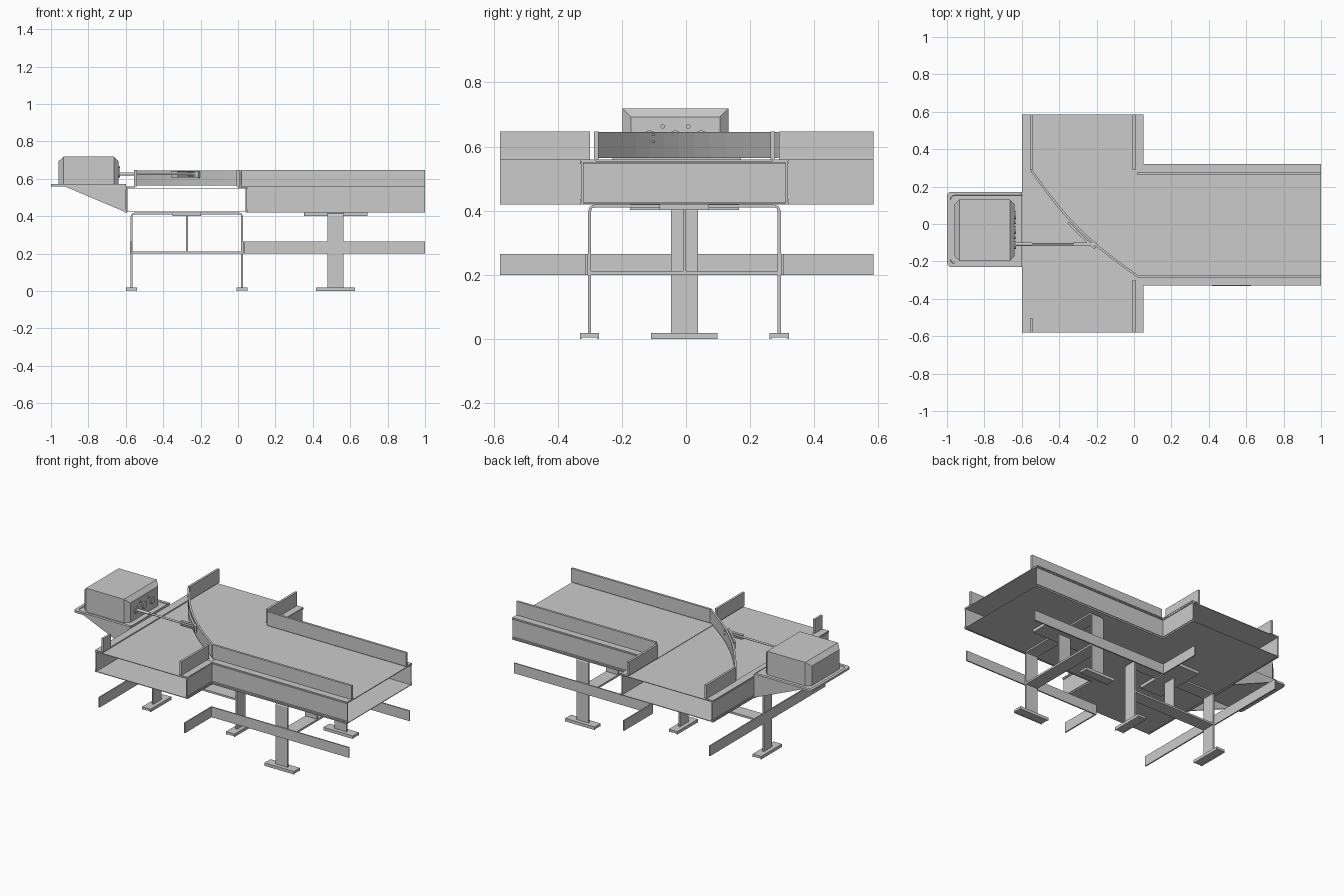
import bpy, bmesh, math
from mathutils import Vector

if "Cube" in bpy.data.objects:
    bpy.data.objects.remove(bpy.data.objects["Cube"])


def mesh_object(name, verts, faces):
    me = bpy.data.meshes.new(name)
    bm = bmesh.new()
    vs = [bm.verts.new(v) for v in verts]
    for f in faces:
        bm.faces.new([vs[i] for i in f])
    bmesh.ops.recalc_face_normals(bm, faces=bm.faces[:])
    bm.to_mesh(me)
    bm.free()
    ob = bpy.data.objects.new(name, me)
    bpy.context.collection.objects.link(ob)
    return ob


def loft(name, rings):
    """Join closed rings of equal length and cap both ends."""
    n = len(rings[0])
    faces = [[k * n + i, k * n + (i + 1) % n, (k + 1) * n + (i + 1) % n, (k + 1) * n + i]
             for k in range(len(rings) - 1) for i in range(n)]
    faces += [list(range(n)), list(range((len(rings) - 1) * n, len(rings) * n))]
    return mesh_object(name, [v for r in rings for v in r], faces)


def box(name, x0, x1, y0, y1, z0, z1):
    rings = [[(x0, y0, z), (x1, y0, z), (x1, y1, z), (x0, y1, z)] for z in (z0, z1)]
    return loft(name, rings)


def rod(name, a, b, r, n=16):
    a, b = Vector(a), Vector(b)
    d = (b - a).normalized()
    u = d.orthogonal().normalized()
    w = d.cross(u)
    circle = [r * (math.cos(t) * u + math.sin(t) * w)
              for t in [2 * math.pi * i / n for i in range(n)]]
    ob = loft(name, [[a + c for c in circle], [b + c for c in circle]])
    bpy.context.view_layer.objects.active = ob
    ob.select_set(True)
    bpy.ops.object.shade_smooth_by_angle(angle=math.radians(35))
    ob.select_set(False)
    return ob


def ribbon(name, pts, t, z0, z1):
    """Upright strip of thickness t following a path in the xy plane."""
    pts = [Vector((p[0], p[1], 0)) for p in pts]
    rings = []
    for i, p in enumerate(pts):
        d = (pts[min(i + 1, len(pts) - 1)] - pts[max(i - 1, 0)]).normalized()
        s = Vector((-d.y, d.x, 0)) * t / 2
        rings.append([p + s + Vector((0, 0, z0)), p - s + Vector((0, 0, z0)),
                      p - s + Vector((0, 0, z1)), p + s + Vector((0, 0, z1))])
    return loft(name, rings)


def channel(name, axis, a0, a1, outer, side):
    """Side beam along an axis: recessed web, edge lips, top flange."""
    def part(suffix, d0, d1, z0, z1):
        p, q = sorted((outer - side * d0, outer - side * d1))
        if axis == 'x':
            box(name + suffix, a0, a1, p, q, z0, z1)
        else:
            box(name + suffix, p, q, a0, a1, z0, z1)
    part("_web", 0.004, 0.010, 0.42, 0.558)
    part("_top_flange", 0, 0.05, 0.553, 0.560)
    part("_upper_lip", 0, 0.010, 0.545, 0.550)
    part("_lower_lip", 0, 0.010, 0.432, 0.437)
    part("_base_lip", 0, 0.010, 0.420, 0.427)


# Belts and underside pans
box("cross_belt", -0.595, 0.05, -0.58, 0.585, 0.548, 0.552)
box("branch_belt", 0.0, 1.0, -0.325, 0.315, 0.550, 0.555)
box("cross_pan", -0.595, 0.045, -0.58, 0.585, 0.422, 0.426)
box("branch_pan", 0.045, 1.0, -0.325, 0.315, 0.422, 0.426)

# Side beams
channel("outer_beam", 'y', -0.58, 0.585, -0.60, -1)
channel("front_stub_beam", 'y', -0.58, -0.32, 0.05, 1)
channel("back_stub_beam", 'y', 0.31, 0.585, 0.05, 1)
channel("branch_front_beam", 'x', 0.04, 1.0, -0.33, -1)
channel("branch_back_beam", 'x', 0.04, 1.0, 0.32, 1)

# Guide rails above the belt
RZ = (0.56, 0.647)
box("branch_front_rail", 0.02, 1.0, -0.287, -0.273, *RZ)
box("branch_back_rail", 0.02, 1.0, 0.263, 0.277, *RZ)
box("front_stub_rail", -0.007, 0.007, -0.58, -0.30, *RZ)
box("back_stub_rail", -0.007, 0.007, 0.29, 0.585, *RZ)
box("outer_back_rail", -0.555, -0.541, 0.29, 0.585, *RZ)
box("outer_front_rail", -0.555, -0.541, -0.58, -0.505, *RZ)

# Curved diverter guide
A, B = Vector((-0.548, 0.285)), Vector((0.02, -0.28))
bow = Vector((-0.03, -0.03))
arc = [A.lerp(B, i / 12) + bow * math.sin(math.pi * i / 12) for i in range(13)]
ribbon("diverter_guide", arc, 0.012, 0.565, 0.645)
ribbon("guide_bracket", [p + Vector((-0.012, -0.012)) for p in arc[5:9]], 0.012, 0.605, 0.643)

# Lower skirts
SZ = (0.20, 0.265)
box("outer_skirt", -0.578, -0.570, -0.58, 0.585, *SZ)
for y, end, tag in ((-0.31, -0.58, "front"), (0.30, 0.585, "back")):
    box(tag + "_branch_skirt", 0.026, 1.0, y - 0.004, y + 0.004, *SZ)
    box(tag + "_stub_skirt", 0.026, 0.034, min(y, end), max(y, end), *SZ)


# Bent strap support frames
def support(name, along, c0, c1, mid, feet_half, pad_along, pad_across):
    w, t, top, r = 0.0425, 0.010, 0.42, 0.022

    def place(u, v, z):
        return (u, mid + v, z) if along == 'x' else (mid + v, u, z)

    def slab(tag, u0, u1, v, z0, z1):
        p, q = place(u0, -v, z0), place(u1, v, z1)
        box(name + tag, p[0], q[0], p[1], q[1], z0, z1)

    outer = [(c0, 0.015), (c0, top - r), (c0 + r * .3, top - r * .3), (c0 + r, top),
             (c1 - r, top), (c1 - r * .3, top - r * .3), (c1, top - r), (c1, 0.015)]
    k = t * 0.6
    inner = [(c0 + t, 0.015), (c0 + t, top - r), (c0 + r * .3 + k, top - r * .3 - k),
             (c0 + r, top - t), (c1 - r, top - t), (c1 - r * .3 - k, top - r * .3 - k),
             (c1 - t, top - r), (c1 - t, 0.015)]
    loft(name + "_strap", [[place(*o[:1], -w, o[1]), place(o[0], w, o[1]),
                            place(i[0], w, i[1]), place(i[0], -w, i[1])]
                           for o, i in zip(outer, inner)])
    m = (c0 + c1) / 2
    slab("_crossbar", c0 + t, c1 - t, w, 0.200, 0.212)
    slab("_post", m - 0.005, m + 0.005, w, 0.212, 0.411)
    slab("_pad", m - pad_along, m + pad_along, pad_across, 0.402, 0.421)
    for i, c in enumerate((c0 + t / 2, c1 - t / 2)):
        slab(f"_foot_{i}", c - 0.03, c + 0.03, feet_half, 0.004, 0.019)
        for s in (-1, 1):
            slab(f"_foot_lip_{i}_{s}", c + s * 0.0275 - 0.0025, c + s * 0.0275 + 0.0025,
                 feet_half, 0.0, 0.006)


support("cross_frame", 'x', -0.574, 0.027, -0.005, 0.104, 0.077, 0.17)
support("branch_frame", 'y', -0.306, 0.296, 0.522, 0.104, 0.077, 0.17)

# Drive tray with rounded outer corners, and its brackets
def tray_ring(z, g):
    x0, x1, y0, y1, r = -1.0 + g, -0.6, -0.23 + g, 0.172 - g, 0.022
    pts = [(x1, y1, z)]
    for cy, a in ((y1 - r, 90), (y0 + r, 180)):
        pts += [(x0 + r + r * math.cos(math.radians(a + d)),
                 cy + r * math.sin(math.radians(a + d)), z) for d in (0, 30, 60, 90)]
    return pts + [(x1, y0, z)]


loft("drive_tray", [tray_ring(0.560, 0), tray_ring(0.573, 0), tray_ring(0.573, 0.018),
                    tray_ring(0.569, 0.020)])
box("tray_back_plate", -0.607, -0.600, -0.23, 0.172, 0.42, 0.562)
for i, y in enumerate((-0.23, 0.165)):
    loft(f"tray_bracket_{i}", [[(-0.93, v, 0.561), (-0.60, v, 0.561), (-0.60, v, 0.422),
                                (-0.62, v, 0.430)] for v in (y, y + 0.007)])

# Drive housing with chamfered end faces
loft("drive_housing", [[(x, -0.198 + g, 0.569), (x, 0.132 - g, 0.569),
                        (x, 0.132 - g, 0.719 - g), (x, -0.198 + g, 0.719 - g)]
                       for x, g in ((-0.96, 0.026), (-0.932, 0), (-0.664, 0), (-0.638, 0.026))])
for i, y in enumerate((-0.113, -0.033, 0.047)):
    rod(f"housing_port_{i}", (-0.645, y, 0.628), (-0.632, y, 0.628), 0.022, 20)
for i, y in enumerate((-0.073, 0.007)):
    rod(f"housing_button_{i}", (-0.645, y, 0.663), (-0.632, y, 0.663), 0.007, 12)

# Pusher rod and end clevis
rod("pusher_sleeve", (-0.64, -0.108, 0.626), (-0.545, -0.108, 0.626), 0.009)
rod("pusher_rod", (-0.55, -0.108, 0.626), (-0.205, -0.108, 0.626), 0.006)
for i, z in enumerate((0.612, 0.634)):
    box(f"pusher_clevis_{i}", -0.325, -0.20, -0.117, -0.099, z, z + 0.006)
